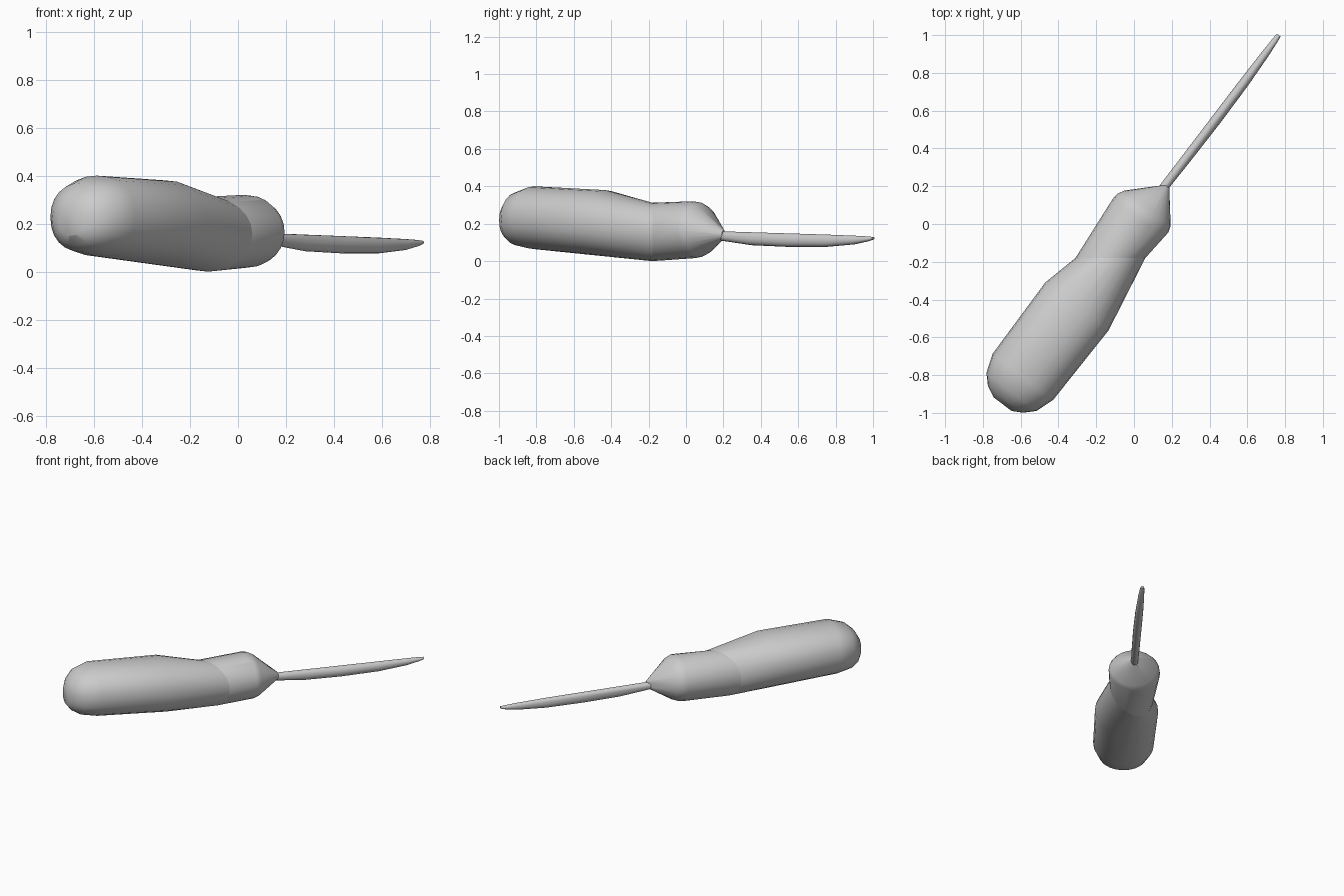
import bpy, bmesh, math

if "Cube" in bpy.data.objects:
    bpy.data.objects.remove(bpy.data.objects["Cube"])

D = (0.603, 0.798)      # direction the tool points, seen from above
N = (0.798, -0.603)     # sideways direction


def ring(u, v0, v1, z0, z1, n=24, power=2.2):
    """Rounded section across the tool at distance u, between side and height limits."""
    pts = []
    for i in range(n):
        a = 2 * math.pi * i / n
        c, s = math.cos(a), math.sin(a)
        v = (v0 + v1) / 2 + (v1 - v0) / 2 * math.copysign(abs(c) ** (2 / power), c)
        z = (z0 + z1) / 2 + (z1 - z0) / 2 * math.copysign(abs(s) ** (2 / power), s)
        pts.append((D[0] * u + N[0] * v, D[1] * u + N[1] * v, z))
    return pts


def hull(name, points):
    """Convex solid around the given sections."""
    bm = bmesh.new()
    for p in points:
        bm.verts.new(p)
    res = bmesh.ops.convex_hull(bm, input=bm.verts[:])
    junk = {g for g in res["geom_interior"] + res["geom_unused"]
            if isinstance(g, bmesh.types.BMVert)}
    bmesh.ops.delete(bm, geom=list(junk), context='VERTS')
    bmesh.ops.recalc_face_normals(bm, faces=bm.faces[:])
    me = bpy.data.meshes.new(name)
    bm.to_mesh(me)
    bm.free()
    ob = bpy.data.objects.new(name, me)
    bpy.context.collection.objects.link(ob)
    bpy.ops.object.select_all(action='DESELECT')
    bpy.context.view_layer.objects.active = ob
    ob.select_set(True)
    bpy.ops.object.shade_smooth_by_angle(angle=math.radians(35))
    return ob


# shared section where the grip meets the collar (plane y = -0.18)
joint = [(-0.125 + 0.185 * math.cos(a), -0.18, 0.156 + 0.156 * math.sin(a))
         for a in (2 * math.pi * i / 24 for i in range(24))]

# grip with rounded butt
grip = []
for s in [(-1.18, -0.04, 0.08, 0.15, 0.27),
          (-1.15, -0.10, 0.135, 0.11, 0.325),
          (-1.10, -0.148, 0.185, 0.082, 0.37),
          (-1.00, -0.183, 0.22, 0.064, 0.40),
          (-0.53, -0.188, 0.232, 0.03, 0.38)]:
    grip += ring(*s)
hull("grip", grip + joint)

# collar tapering to the blade
collar = []
for s in [(0.04, -0.17, 0.165, 0.015, 0.32),
          (0.075, -0.166, 0.172, 0.018, 0.317),
          (0.11, -0.148, 0.16, 0.03, 0.30),
          (0.265, -0.012, 0.034, 0.12, 0.165)]:
    collar += ring(*s, power=2)
hull("collar", joint + [(x, min(y, 0.205), z) for x, y, z in collar])

# slim blade
blade = []
for s in [(0.22, -0.015, 0.032, 0.112, 0.16),
          (0.45, -0.014, 0.038, 0.085, 0.153),
          (0.70, -0.013, 0.042, 0.076, 0.147),
          (0.95, -0.012, 0.04, 0.076, 0.142),
          (1.14, -0.009, 0.032, 0.09, 0.136),
          (1.23, -0.006, 0.025, 0.106, 0.132),
          (1.26, -0.003, 0.02, 0.115, 0.129)]:
    blade += ring(*s, n=16, power=2)
hull("blade", blade)
